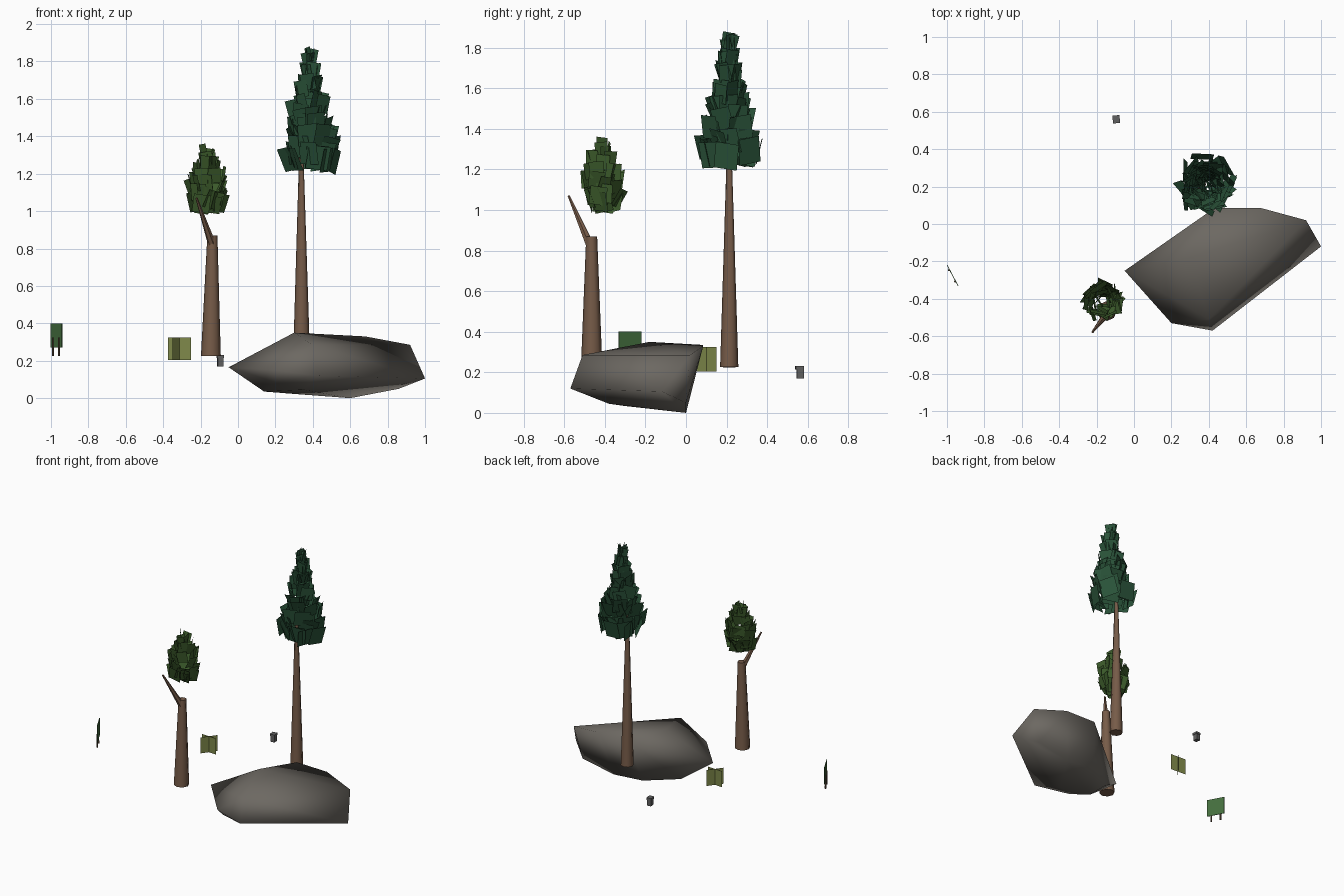
import bpy, bmesh, math, random
from mathutils import Vector, Matrix

random.seed(4)
if "Cube" in bpy.data.objects:
    bpy.data.objects.remove(bpy.data.objects["Cube"], do_unlink=True)


def material(name, srgb):
    col = [(c / 255) ** 2.2 for c in srgb] + [1]
    m = bpy.data.materials.new(name)
    m.use_nodes = True
    m.diffuse_color = col
    bsdf = m.node_tree.nodes["Principled BSDF"]
    bsdf.inputs["Base Color"].default_value = col
    bsdf.inputs["Roughness"].default_value = 0.9
    return m


STONE = material("stone grey", (108, 104, 98))
BARK = material("bark brown", (118, 92, 74))
PINE = material("pine green", (46, 84, 60))
LEAF = material("leaf green", (64, 94, 48))
GRASS = material("grass olive", (126, 136, 76))
BOARD = material("board green", (70, 110, 64))
POST = material("post brown", (92, 74, 60))
METAL = material("dark grey", (96, 96, 96))


def add_object(name, bm, mat, smooth=None):
    mesh = bpy.data.meshes.new(name)
    bm.to_mesh(mesh)
    bm.free()
    mesh.materials.append(mat)
    ob = bpy.data.objects.new(name, mesh)
    bpy.context.collection.objects.link(ob)
    if smooth:
        bpy.ops.object.select_all(action="DESELECT")
        ob.select_set(True)
        bpy.context.view_layer.objects.active = ob
        bpy.ops.object.shade_smooth_by_angle(angle=math.radians(smooth))


def add_limb(bm, a, b, r1, r2, sides=8):
    """Tapered rod from a to b."""
    a, b = Vector(a), Vector(b)
    d = b - a
    mat = Matrix.Translation((a + b) / 2) @ d.to_track_quat("Z", "Y").to_matrix().to_4x4()
    bmesh.ops.create_cone(bm, cap_ends=True, segments=sides, radius1=r1,
                          radius2=r2, depth=d.length, matrix=mat)


def add_box(bm, centre, size, turn=0):
    mat = (Matrix.Translation(centre) @ Matrix.Rotation(turn, 4, "Z")
           @ Matrix.Diagonal((*size, 1)))
    bmesh.ops.create_cube(bm, size=1, matrix=mat)


def add_card(bm, base, side, up):
    """Flat quad rising from the middle of its lower edge."""
    base, side, up = Vector(base), Vector(side), Vector(up)
    bm.faces.new([bm.verts.new(p) for p in
                  (base - side, base + side, base + side + up, base - side + up)])


def crown(name, mat, centre, z0, z1, rings, count, radius, size):
    """Ragged rings of leaf cards that lean outward, tapering with height."""
    bm = bmesh.new()
    for i in range(rings):
        t = i / (rings - 1)
        s = size[0] + (size[1] - size[0]) * t
        n = max(4, round(count * (1 - 0.5 * t)))
        for k in range(n):
            ang = math.tau * (k + 0.5 * (i % 2)) / n + random.uniform(-0.3, 0.3)
            lean = random.uniform(0.15, 0.6) * (1 - 0.6 * t)
            out = Vector((math.cos(ang), math.sin(ang), 0))
            twist = ang + math.pi / 2 + random.uniform(-0.6, 0.6)
            tilt = random.uniform(-0.22, 0.22)
            side = Vector((math.cos(twist), math.sin(twist), tilt)).normalized()
            up = out * math.sin(lean) + Vector((0, 0, math.cos(lean)))
            up = (up - side * up.dot(side)).normalized()
            jitter = random.uniform(0, 0.035) if i == 0 else random.uniform(-0.03, 0.02)
            z = z0 + (z1 - z0 - s) * t + jitter
            reach = radius(t) * random.uniform(0.8, 1.08) - s * math.sin(lean)
            add_card(bm, Vector((*centre, z)) + out * max(0.005, reach),
                     side * s * 0.46, up * s)
    add_object(name, bm, mat)


# Boulder: hull of its corner points
corners = [(-.05, -.25, .165), (.2, -.53, .15), (.42, -.57, .12), (1, -.12, .105),
           (.92, .02, .285), (.68, .085, .33), (.43, .085, .335), (.3, -.18, .35),
           (.4, -.51, .285), (.86, 0, .05), (.6, 0, 0), (.36, 0, .018),
           (.14, -.14, .035), (.14, -.31, .035), (.2, -.46, .085), (.35, -.38, .045)]
bm = bmesh.new()
for p in corners:
    bm.verts.new(p)
bmesh.ops.convex_hull(bm, input=bm.verts[:])
bmesh.ops.recalc_face_normals(bm, faces=bm.faces[:])
add_object("boulder", bm, STONE, smooth=110)

# Tall conifer
bm = bmesh.new()
add_limb(bm, (.34, .213, .225), (.338, .213, 1.42), .045, .008)
add_object("tall_trunk", bm, BARK, smooth=50)
crown("tall_crown", PINE, (.385, .212), 1.2, 1.86, 9, 12,
      lambda t: .142 * (1 - t) ** 0.9 + .018, (.13, .075))

# Broken tree with one bare branch
bm = bmesh.new()
add_limb(bm, (-.145, -.465, .225), (-.137, -.465, .87), .053, .027)
add_limb(bm, (-.138, -.47, .82), (-.222, -.578, 1.07), .022, .006, 6)
add_object("short_trunk", bm, BARK, smooth=50)
crown("short_crown", LEAF, (-.162, -.41), .985, 1.345, 6, 11,
      lambda t: .09 + .09 * t - .148 * t * t, (.1, .07))

# Grass tuft: two crossed cards
bm = bmesh.new()
for sx, sy in ((.0625, -.004), (.036, .048)):
    add_card(bm, (-.313, .102, .205), (sx, sy, 0), (0, 0, .12))
add_object("grass_tuft", bm, GRASS)

# Signboard on two posts
centre, along = Vector((-.97, -.275, 0)), Vector((.029, -.055, 0))
turn = math.atan2(along.y, along.x)
bm = bmesh.new()
add_box(bm, centre + Vector((0, 0, .335)), (.126, .004, .13), turn)
add_object("sign_board", bm, BOARD)
bm = bmesh.new()
for f in (-.55, .55):
    foot = centre + along * f + Vector((-.003, -.002, .225))
    add_limb(bm, foot, foot + Vector((0, 0, .1)), .006, .005, 6)
add_object("sign_posts", bm, POST)

# Small marker with a cap
bm = bmesh.new()
add_box(bm, (-.095, .562, .196), (.03, .034, .052), .1)
add_box(bm, (-.095, .56, .222), (.038, .042, .016), .1)
add_object("small_marker", bm, METAL)
